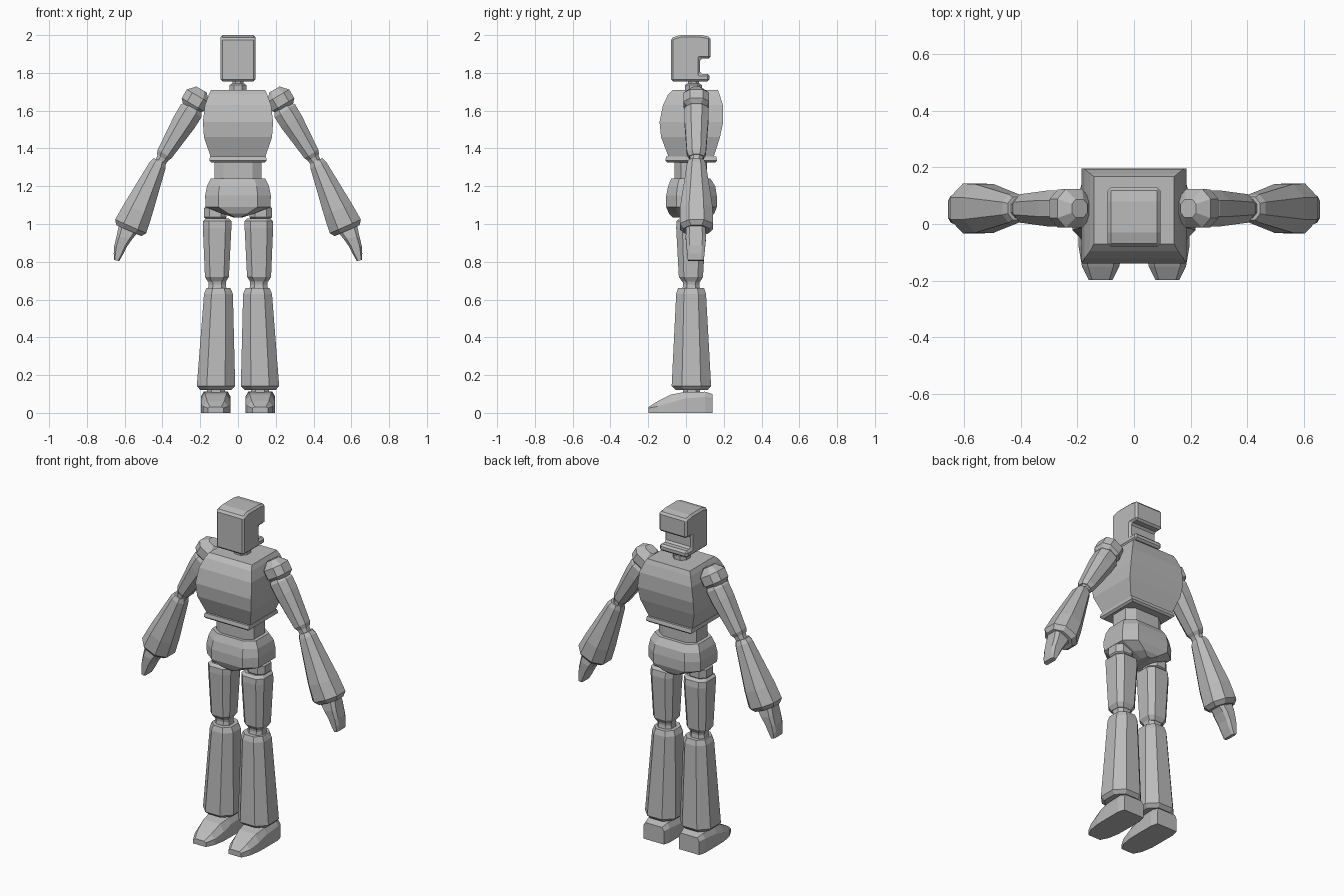
import bpy, bmesh, math
from mathutils import Vector

grey = bpy.data.materials.new("plain grey")
grey.diffuse_color = (0.5, 0.5, 0.5, 1)
X, Y, Z = Vector((1, 0, 0)), Vector((0, 1, 0)), Vector((0, 0, 1))


def section(c, u, v, hu, hv, cut):
    """Rectangle around c spanned by u and v; cut is the corner chamfer (0 = square)."""
    c = Vector(c)
    if cut == 0:
        pts = [(-1, -1), (1, -1), (1, 1), (-1, 1)]
    else:
        k = 1 - cut
        pts = [(-k, -1), (k, -1), (1, -k), (1, k), (k, 1), (-k, 1), (-1, k), (-1, -k)]
    return [c + u * hu * a + v * hv * b for a, b in pts]


def loft(name, rings, mirror=False, bevel=0):
    """Skin consecutive rings, cap both ends, optionally mirror across x."""
    bm = bmesh.new()
    loops = [[bm.verts.new(p) for p in r] for r in rings]
    n = len(loops[0])
    for a, b in zip(loops, loops[1:]):
        for i in range(n):
            j = (i + 1) % n
            bm.faces.new((a[i], a[j], b[j], b[i]))
    bm.faces.new(loops[0])
    bm.faces.new(loops[-1])
    bmesh.ops.recalc_face_normals(bm, faces=bm.faces)
    me = bpy.data.meshes.new(name)
    bm.to_mesh(me)
    bm.free()
    me.materials.append(grey)
    ob = bpy.data.objects.new(name, me)
    bpy.context.collection.objects.link(ob)
    if mirror:
        ob.modifiers.new("mirror", 'MIRROR')
    if bevel:
        m = ob.modifiers.new("bevel", 'BEVEL')
        m.width, m.segments = bevel, 1
    return ob


def stack(name, rows, cut, mirror=False):
    """Upright part; rows are (z, x0, x1, y0, y1)."""
    return loft(name, [section(((a + b) / 2, (c + d) / 2, z), X, Y, (b - a) / 2, (d - c) / 2, cut)
                       for z, a, b, c, d in rows], mirror)


def body(name, rows, cut):
    """Centred upright part; rows are (z, half width, y0, y1)."""
    return stack(name, [(z, -w, w, c, d) for z, w, c, d in rows], cut)


def limb(name, start, end, rows, cut=0.55, y=0.055):
    """Slanted part from start to end (x, z); rows are (fraction, half width, half depth)."""
    s, e = Vector((start[0], y, start[1])), Vector((end[0], y, end[1]))
    u = (e - s).normalized().cross(Y).normalized()
    return loft(name, [section(s.lerp(e, t), u, Y, a, b, cut) for t, a, b in rows], True)


def ball(name, c, r, start, end):
    """Low-poly joint ball lying along an axis."""
    rows = [((1 - math.cos(t)) / 2, r * math.sin(t), r * math.sin(t))
            for t in (0.45, 1.2, 1.95, 2.7)]
    s, d = Vector((c[0], c[2])), (Vector(end) - Vector(start)).normalized() * r
    return limb(name, s - d, s + d, rows, 0.5, c[1])


# Head: side outline with a notch at the back, plus small chamfers
outline = [(-0.08, 1.755), (-0.08, 1.985), (-0.03, 2.0), (0.08, 2.0), (0.13, 1.99),
           (0.13, 1.875), (0.075, 1.875), (0.075, 1.795), (0.125, 1.795), (0.125, 1.755)]
loft("head", [[(x, y, z) for y, z in outline] for x in (-0.093, 0.093)], bevel=0.011)
body("neck", [(1.69, 0.045, -0.005, 0.085), (1.735, 0.045, -0.005, 0.085),
              (1.745, 0.03, 0.01, 0.07), (1.78, 0.03, 0.01, 0.07)], 0.55)

# Torso
body("chest", [(1.35, 0.143, -0.09, 0.145), (1.46, 0.18, -0.132, 0.18), (1.54, 0.186, -0.14, 0.197),
               (1.63, 0.175, -0.122, 0.195), (1.685, 0.155, -0.095, 0.178),
               (1.71, 0.142, -0.07, 0.168)], 0)
body("chest_rim", [(1.325, 0.14, -0.1, 0.155), (1.335, 0.152, -0.11, 0.165),
                   (1.357, 0.148, -0.105, 0.16)], 0)
body("waist", [(1.2, 0.125, -0.06, 0.11), (1.34, 0.125, -0.06, 0.11)], 0.38)
body("pelvis", [(1.035, 0.025, -0.07, 0.13), (1.055, 0.085, -0.09, 0.15), (1.09, 0.172, -0.105, 0.163),
                (1.15, 0.174, -0.105, 0.163), (1.2, 0.164, -0.095, 0.155),
                (1.24, 0.145, -0.078, 0.13)], 0.4)

# Legs
ball("hip_joint", (0.12, 0.03, 1.06), 0.065, (0, 1), (0, 0))
stack("thigh", [(0.695, 0.065, 0.16, -0.02, 0.075), (0.72, 0.048, 0.175, -0.038, 0.09),
                (0.98, 0.035, 0.186, -0.052, 0.105), (1.015, 0.035, 0.186, -0.05, 0.1),
                (1.03, 0.05, 0.17, -0.035, 0.085)], 0.42, True)
stack("knee", [(0.65, 0.06, 0.16, -0.02, 0.075), (0.68, 0.065, 0.155, -0.015, 0.07),
               (0.71, 0.06, 0.16, -0.02, 0.075)], 0.5, True)
stack("shin", [(0.122, 0.035, 0.2, -0.055, 0.115), (0.142, 0.015, 0.218, -0.076, 0.133),
               (0.63, 0.027, 0.18, -0.052, 0.106), (0.66, 0.04, 0.168, -0.042, 0.096)], 0.52, True)
stack("ankle", [(0.07, 0.07, 0.165, -0.015, 0.075), (0.13, 0.07, 0.165, -0.015, 0.075)], 0.5, True)


def foot_ring(y, w, side, top, tw):
    c = 0.118
    return [(c - w, y, 0), (c + w, y, 0), (c + w, y, side),
            (c + tw, y, top), (c - tw, y, top), (c - w, y, side)]


loft("foot", [foot_ring(-0.198, 0.042, 0.025, 0.032, 0.03), foot_ring(-0.15, 0.066, 0.035, 0.062, 0.045),
              foot_ring(-0.08, 0.078, 0.055, 0.097, 0.055), foot_ring(-0.01, 0.079, 0.075, 0.11, 0.062),
              foot_ring(0.1, 0.079, 0.085, 0.112, 0.064), foot_ring(0.14, 0.068, 0.08, 0.1, 0.055)], True)

# Arms
ball("shoulder_joint", (0.226, 0.055, 1.655), 0.073, (0.235, 1.63), (0.4, 1.35))
limb("upper_arm", (0.235, 1.62), (0.4, 1.352),
     [(0, 0.05, 0.05), (0.08, 0.064, 0.064), (0.3, 0.063, 0.063), (0.93, 0.043, 0.05), (1, 0.034, 0.038)])
limb("elbow", (0.39, 1.365), (0.425, 1.3),
     [(0, 0.034, 0.036), (0.45, 0.03, 0.033), (0.55, 0.03, 0.033), (1, 0.034, 0.036)])
limb("forearm", (0.415, 1.335), (0.578, 0.965),
     [(0, 0.034, 0.04), (0.06, 0.045, 0.05), (0.7, 0.08, 0.086), (0.94, 0.09, 0.088), (1, 0.072, 0.066)])
# Hand: tapered mitt curving down to the fingertips; rows are (inner x, z, outer x, z, half depth)
hand = [(0.53, 0.955, 0.63, 0.995, 0.05), (0.56, 0.92, 0.643, 0.935, 0.054),
        (0.588, 0.88, 0.655, 0.885, 0.05), (0.608, 0.84, 0.658, 0.845, 0.046),
        (0.63, 0.803, 0.656, 0.81, 0.042)]
rings = []
for a, b, c, d, h in hand:
    p, q = Vector((a, 0.052, b)), Vector((c, 0.052, d))
    rings.append(section((p + q) / 2, (q - p).normalized(), Y, (q - p).length / 2, h, 0.35))
loft("hand", rings, True)
